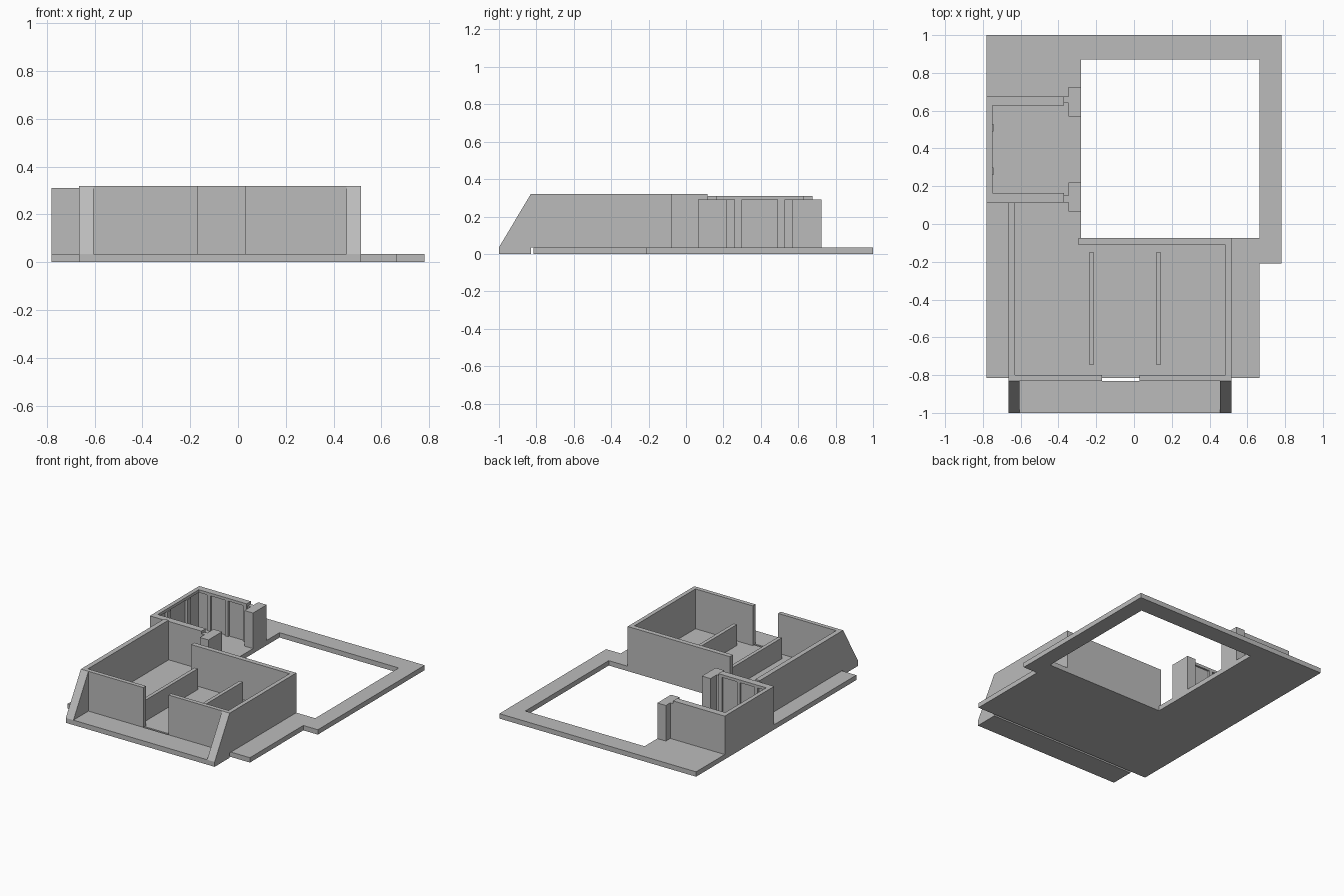
import bpy, bmesh

if "Cube" in bpy.data.objects:
    bpy.data.objects.remove(bpy.data.objects["Cube"])

plaster = bpy.data.materials.new("plain_grey")
plaster.diffuse_color = (0.5, 0.5, 0.5, 1)
plaster.use_nodes = True
plaster.node_tree.nodes["Principled BSDF"].inputs["Base Color"].default_value = plaster.diffuse_color
BASE = 0.035     # slab thickness
WALL = 0.32      # house wall top
ROOM = 0.29      # side room wall top
CAP = 0.31       # side room coping top


def prism(name, pts, axis, lo, hi):
    """Extrude a 2D outline along x (points are y, z) or z (points are x, y)."""
    place = (lambda p, t: (t, *p)) if axis == "x" else (lambda p, t: (*p, t))
    bm = bmesh.new()
    face = bm.faces.new([bm.verts.new(place(p, lo)) for p in pts])
    ext = bmesh.ops.extrude_face_region(bm, geom=[face])
    for v in ext["geom"]:
        if isinstance(v, bmesh.types.BMVert):
            v.co["xyz".index(axis)] = hi
    bmesh.ops.recalc_face_normals(bm, faces=bm.faces)
    mesh = bpy.data.meshes.new(name)
    bm.to_mesh(mesh)
    bm.free()
    mesh.materials.append(plaster)
    obj = bpy.data.objects.new(name, mesh)
    bpy.context.collection.objects.link(obj)
    return obj


def box(name, x0, x1, y0, y1, z0=BASE, z1=WALL):
    return prism(name, [(x0, y0), (x1, y0), (x1, y1), (x0, y1)], "z", z0, z1)


# Ground slab wrapping around the open courtyard, as one ring-shaped outline
slab = prism("floor_slab", [(-0.78, -0.815), (0.665, -0.815), (0.665, -0.21),
                            (0.78, -0.21), (0.78, 1), (-0.78, 1)], "z", 0, BASE)
cutter = box("courtyard_cutter", -0.28, 0.665, -0.075, 0.87, -0.1, 0.1)
cutter.hide_render = True
cutter.hide_viewport = True
cut = slab.modifiers.new("courtyard", "BOOLEAN")
cut.operation = "DIFFERENCE"
cut.solver = "EXACT"
cut.object = cutter

# Porch with sloped side wings
box("porch_floor", -0.605, 0.455, -1, -0.83, 0, BASE)
wing = [(-1, 0), (-0.83, 0), (-0.83, WALL), (-1, BASE)]
prism("left_wing", wing, "x", -0.665, -0.605)
prism("right_wing", wing, "x", 0.455, 0.515)

# Main house walls, with a doorway in front and an opening at the back left
box("left_wall", -0.665, -0.63, -0.83, 0.115)
box("right_wall", 0.485, 0.515, -0.83, -0.075)
box("front_wall_left", -0.63, -0.17, -0.83, -0.80)
box("front_wall_right", 0.03, 0.485, -0.83, -0.80)
box("back_wall", -0.295, 0.485, -0.11, -0.075)
for i, x in enumerate((-0.226, 0.13)):
    box(f"partition_{i}", x - 0.013, x + 0.013, -0.745, -0.15, BASE, 0.185)

# Side room: mirrored end walls with coping, pilasters and gate pillars
MID = 0.395
for side, s in (("south", -1), ("north", 1)):
    def span(name, x0, x1, d0, d1, z0, z1):
        a, b = sorted((MID + s * d0, MID + s * d1))
        box(f"{side}_{name}", x0, x1, a, b, z0, z1)
    span("room_wall", -0.78, -0.345, 0.245, 0.28, BASE, ROOM)
    span("coping", -0.78, -0.37, 0.232, 0.28, ROOM, CAP)
    span("gate_pillar", -0.348, -0.28, 0.175, 0.33, BASE, ROOM)
    for i, x in enumerate((-0.67, -0.53, -0.385)):
        span(f"pilaster_{i}", x - 0.013, x + 0.013, 0.232, 0.245, BASE, ROOM)

# Side room outer wall
box("outer_wall", -0.78, -0.762, 0.15, 0.64, BASE, ROOM)
box("outer_coping", -0.78, -0.75, 0.163, 0.627, ROOM, CAP)
for i, y in enumerate((0.28, 0.51)):
    box(f"outer_pilaster_{i}", -0.762, -0.743, y - 0.02, y + 0.02, BASE, ROOM)
